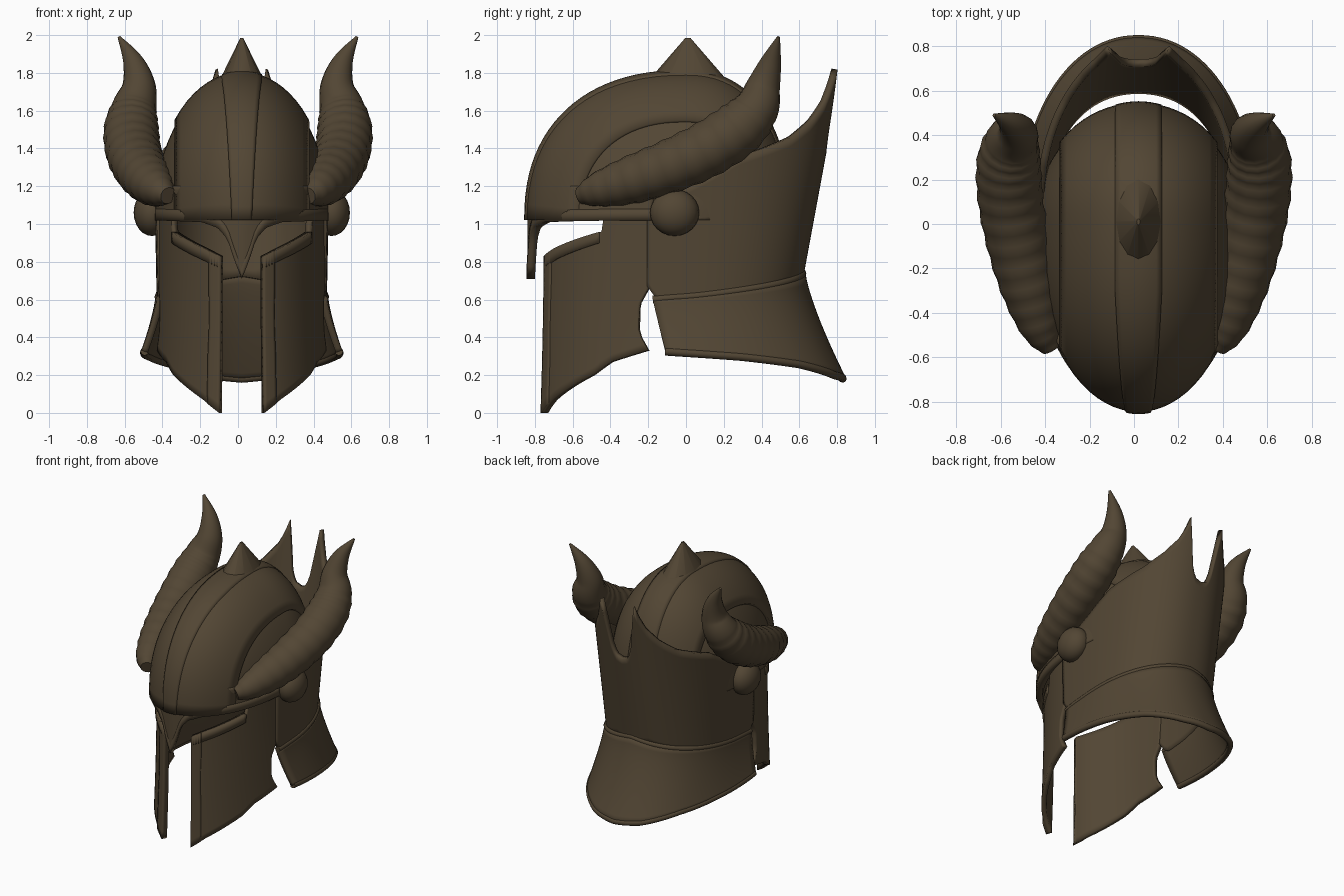
import bpy, bmesh, math
from mathutils import Matrix, Vector

cube = bpy.data.objects.get("Cube")
if cube:
    bpy.data.objects.remove(cube)

bronze = bpy.data.materials.new("dark_bronze")
bronze.use_nodes = True
colour = (0.085, 0.061, 0.034, 1)
bronze.diffuse_color = colour
bronze.node_tree.nodes["Principled BSDF"].inputs["Base Color"].default_value = colour

POWER = 2.3    # roundness of the helmet's plan and dome profile
RIM = 1.02     # height of the dome's lower rim
CENTRE = 0.02  # the bowl sits slightly to one side between the horns


def curve_at(x, points):
    """Piecewise linear lookup."""
    if x <= points[0][0]:
        return points[0][1]
    for (x0, y0), (x1, y1) in zip(points, points[1:]):
        if x <= x1:
            return y0 + (y1 - y0) * (x - x0) / (x1 - x0)
    return points[-1][1]


def spow(v, power=POWER):
    return math.copysign(abs(v) ** (2 / power), v)


def ring(deg, a, front, back, z, power=POWER):
    """Point on the plan outline; 0 degrees is the back, 180 the front."""
    t = math.radians(deg)
    c = spow(math.cos(t), power)
    return Vector((CENTRE + a * spow(math.sin(t), power), c * (back if c > 0 else front), z))


def finish(name, bm, smooth=35):
    mesh = bpy.data.meshes.new(name)
    bmesh.ops.recalc_face_normals(bm, faces=bm.faces)
    bm.to_mesh(mesh)
    bm.free()
    mesh.materials.append(bronze)
    ob = bpy.data.objects.new(name, mesh)
    bpy.context.collection.objects.link(ob)
    bpy.ops.object.select_all(action='DESELECT')
    ob.select_set(True)
    bpy.context.view_layer.objects.active = ob
    bpy.ops.object.shade_smooth_by_angle(angle=math.radians(smooth))
    return ob


def skin(bm, rows, closed=False):
    for r0, r1 in zip(rows, rows[1:]):
        n = len(r0)
        for i in range(n if closed else n - 1):
            j = (i + 1) % n
            bm.faces.new((r0[i], r0[j], r1[j], r1[i]))


def sheet(name, f, nu, nv, thick):
    """Curved plate from f(u, v), with u and v running 0 to 1."""
    bm = bmesh.new()
    rows = [[bm.verts.new(f(i / nu, j / nv)) for i in range(nu + 1)]
            for j in range(nv + 1)]
    skin(bm, rows)
    ob = finish(name, bm)
    mod = ob.modifiers.new("thickness", 'SOLIDIFY')
    mod.thickness = thick
    mod.offset = 0


def tube(name, stations, ref, sides=8):
    """Round bar through (point, radius) stations; ref steadies the rings."""
    bm = bmesh.new()
    rows = []
    last = len(stations) - 1
    for k, (p, r) in enumerate(stations):
        t = (stations[min(k + 1, last)][0] - stations[max(k - 1, 0)][0]).normalized()
        side = (ref - t * ref.dot(t)).normalized()
        up = t.cross(side)
        rows.append([bm.verts.new(p + r * (side * math.cos(a) + up * math.sin(a)))
                     for a in (2 * math.pi * i / sides for i in range(sides))])
    skin(bm, rows, True)
    bm.faces.new(rows[0])
    bm.faces.new(rows[-1])
    finish(name, bm, 50)


# Dome: a keeled skull with two layers of raised plates
def dome_point(x, phi, grow):
    k = max(0.0, 1 - abs(x / 0.455) ** 1.95) ** (1 / 1.95) * grow
    c, s = -spow(math.cos(phi)), spow(max(0.0, math.sin(phi)))
    return Vector((CENTRE + x, c * (0.815 if c < 0 else 0.52) * k, RIM + 0.755 * s * k))


def plate_point(u, v):
    w = 2 * u - 1
    return dome_point(0.34 * w, math.pi * v, 1.015 + 0.04 * w * w)


def crest_point(u, v):
    w = 0.05 + 0.05 * min(1, v * 2.5)
    return dome_point((2 * u - 1) * w, math.pi * v, 1.03)


sheet("dome", lambda u, v: dome_point(0.4549 * math.sin(math.pi * (u - 0.5)), math.pi * v, 1), 32, 40, 0.03)
sheet("dome_plate", plate_point, 20, 40, 0.04)
sheet("crest", crest_point, 8, 48, 0.035)

# Pointed peak on the crest
bm = bmesh.new()
bmesh.ops.create_cone(bm, cap_ends=True, segments=12, radius1=1, radius2=0.06, depth=1,
                      matrix=Matrix.Translation((CENTRE, 0.01, 1.86)) @ Matrix.Diagonal((0.13, 0.23, 0.25, 1)))
finish("crest_peak", bm, 50)

# Brow with a keeled front and the nose guard
nose = [(0, 0.71), (0.04, 0.82), (0.07, 0.92), (0.12, 0.98), (0.2, 1.01), (0.45, 1.02)]


def brow_point(u, v, lift=0.0, height=None):
    deg = 100 + 160 * u
    x = abs(ring(deg, 0.445, 0.8, 0.5, 0).x - CENTRE)
    low = curve_at(x, nose)
    top = 1.2 + 0.08 * max(0, 1 - x / 0.2)
    z = low + (height if height else top - low) * v
    pull = 1 + lift - 0.1 * max(0, z - 1.05)
    p = ring(deg, 0.445 * pull, 0.785 * pull, 0.5, z)
    p.y -= 0.035 * max(0, 1 - x / 0.25)
    return p


sheet("brow", brow_point, 80, 8, 0.04)
sheet("brow_trim", lambda u, v: brow_point(u, v, 0.012, 0.06), 80, 2, 0.03)

# Cheek plates, measured in degrees from the front
cheek_low = [(14, 0), (25, 0.07), (50, 0.2), (59, 0.27), (75, 0.33)]
cheek_top = [(14, 0.83), (25, 0.87), (53, 0.96), (54, 1.05), (75, 1.05)]
cheek_back = [(0.33, 75), (0.42, 71), (0.57, 71), (0.66, 75), (1.04, 77)]


def cheek_point(side, u, v, lift=0.0):
    s = 14 + 61 * u
    low, top = curve_at(s, cheek_low), curve_at(s, cheek_top)
    z = low + (top - low) * v
    deg = 14 + (curve_at(z, cheek_back) - 14) * u
    flare = 0.03 * (1 - z) ** 2
    return ring(180 - side * deg, 0.435 + flare + lift, 0.75 + flare * 0.6 + lift, 0.6, z, 2)


# Horn path as x, y, z and radius
horn_path = [Vector(p) for p in (
    (0.37, -0.56, 1.15, 0.045), (0.42, -0.47, 1.18, 0.09), (0.47, -0.3, 1.23, 0.125),
    (0.52, -0.1, 1.3, 0.14), (0.555, 0.1, 1.39, 0.147), (0.565, 0.27, 1.5, 0.145),
    (0.55, 0.37, 1.61, 0.122), (0.525, 0.41, 1.73, 0.09), (0.555, 0.45, 1.86, 0.055),
    (0.63, 0.49, 1.99, 0.008))]


def horn_stations(side, steps=8):
    out = []
    n = len(horn_path)
    for i in range(n - 1):
        a, b, c, d = (horn_path[min(max(i + k, 0), n - 1)] for k in (-1, 0, 1, 2))
        for k in range(steps + (i == n - 2)):
            t = k / steps
            p = 0.5 * (2 * b + (c - a) * t + (2 * a - 5 * b + 4 * c - d) * t * t
                       + (3 * b - a - 3 * c + d) * t ** 3)
            ridge = 1 + (0.025 * math.sin(4 * math.pi * (i + t)) if i < 6 else 0)
            out.append((Vector((side * p.x, p.y, p.z)), p.w * ridge))
    return out


for side, label in ((1, "left"), (-1, "right")):
    sheet(label + "_cheek", lambda u, v: cheek_point(side, u, v), 61, 20, 0.035)
    sheet(label + "_cheek_front_trim", lambda u, v: cheek_point(side, u * 0.13, v, 0.012), 5, 16, 0.03)
    sheet(label + "_eye_trim", lambda u, v: cheek_point(side, u * 0.63, 0.92 + 0.08 * v, 0.012), 20, 2, 0.03)
    tube(label + "_horn", horn_stations(side), Vector((1, 0, 0)), 16)
    # Round boss below the horn
    bm = bmesh.new()
    bmesh.ops.create_uvsphere(bm, u_segments=20, v_segments=12, radius=0.13)
    bmesh.ops.scale(bm, vec=(0.75, 1, 0.95), verts=bm.verts)
    bmesh.ops.translate(bm, vec=(CENTRE + side * 0.475, -0.06, 1.06), verts=bm.verts)
    finish(label + "_boss", bm)

# Back guard with two tall points
guard_low = [(0, 0.72), (80, 0.6), (97, 0.57), (102, 0.67)]
guard_top = [(0, 1.38), (5, 1.4), (8, 1.48), (11, 1.66), (14, 1.82), (17, 1.74),
             (22, 1.65), (32, 1.55), (45, 1.46), (70, 1.36), (102, 1.1)]


def guard_point(u, v):
    deg = 102 * (2 * u - 1)
    low, top = curve_at(abs(deg), guard_low), curve_at(abs(deg), guard_top)
    z = low + (top - low) * v
    return ring(deg, 0.435 + 0.02 * (z - 0.7), 0.8, 0.6 + 0.185 * (z - 0.7), z)


sheet("back_guard", guard_point, 102, 16, 0.035)

# Flared neck guard
flare_low = [(0, 0.17), (20, 0.19), (45, 0.25), (70, 0.29), (97, 0.32)]


def flare_point(u, v):
    w = 2 * u - 1
    low, top = curve_at(abs(w) * 97, flare_low), 0.74 - 0.14 * abs(w)
    z = low + (top - low) * v
    out = (1 - v) ** 1.3
    return ring(w * (97 + 3 * v), 0.44 + 0.08 * out, 0.8, 0.615 + 0.22 * out, z, POWER - 0.2 * out)


sheet("neck_flare", flare_point, 60, 12, 0.035)
for label, v in (("neck_lip", 0.02), ("neck_seam", 1)):
    tube(label, [(flare_point(i / 60, v), 0.022) for i in range(61)], Vector((0, 0, 1)))
